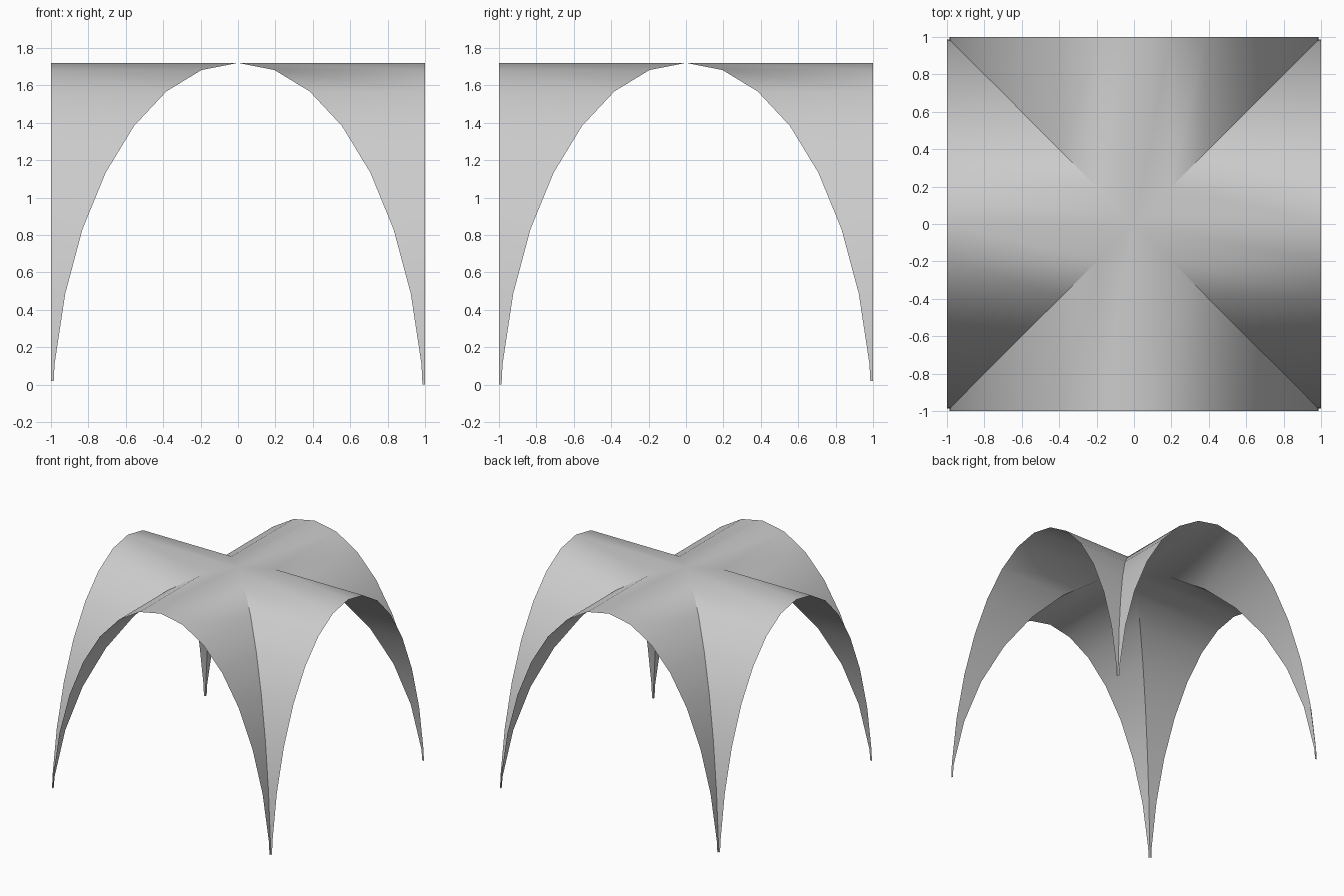
import bpy, bmesh
from math import sin, cos, radians
from mathutils import Matrix

if "Cube" in bpy.data.objects:
    bpy.data.objects.remove(bpy.data.objects["Cube"])

CROWN, RISE, STEP = 1.72, 2.0, 11.25


def arch_profile(left_foot, right_foot):
    """Stretched 16-sided arch, cut off at the given foot heights."""
    def point(i):
        a = radians(i * STEP)
        return sin(a), CROWN - RISE * (1 - cos(a))

    def foot(z):
        (x0, z0), (x1, z1) = point(7), point(8)
        return x0 + (x1 - x0) * (z0 - z) / (z0 - z1), z

    lx, lz = foot(left_foot)
    return [(-lx, lz)] + [point(i) for i in range(-7, 8)] + [foot(right_foot)]


def add_web(bm, turn, left_foot, right_foot):
    """One vault web, from the diagonal groins out to the open arch."""
    rot = Matrix.Rotation(radians(90 * turn), 3, 'Z')
    rows = []
    for x, z in arch_profile(left_foot, right_foot):
        inner = bm.verts.new(rot @ Matrix.Identity(3).col[0] * 0)
        inner.co = rot @ type(inner.co)((x, -abs(x), z))
        outer = bm.verts.new(rot @ type(inner.co)((x, -1, z)))
        rows.append((inner, outer))
    for (i0, o0), (i1, o1) in zip(rows, rows[1:]):
        bm.faces.new((o0, o1, i1, i0))


# four webs; the front right foot reaches the ground, the others stop just above
bm = bmesh.new()
feet = [0.02, 0.0, 0.02, 0.02]
for k in range(4):
    add_web(bm, k, feet[k], feet[(k + 1) % 4])
bmesh.ops.remove_doubles(bm, verts=bm.verts, dist=0.0005)

mesh = bpy.data.meshes.new("groin_vault")
bm.to_mesh(mesh)
bm.free()
vault = bpy.data.objects.new("groin_vault", mesh)
bpy.context.collection.objects.link(vault)

# soft curved webs, crisp groins near the feet
bpy.context.view_layer.objects.active = vault
vault.select_set(True)
bpy.ops.object.shade_smooth_by_angle(angle=radians(40))
